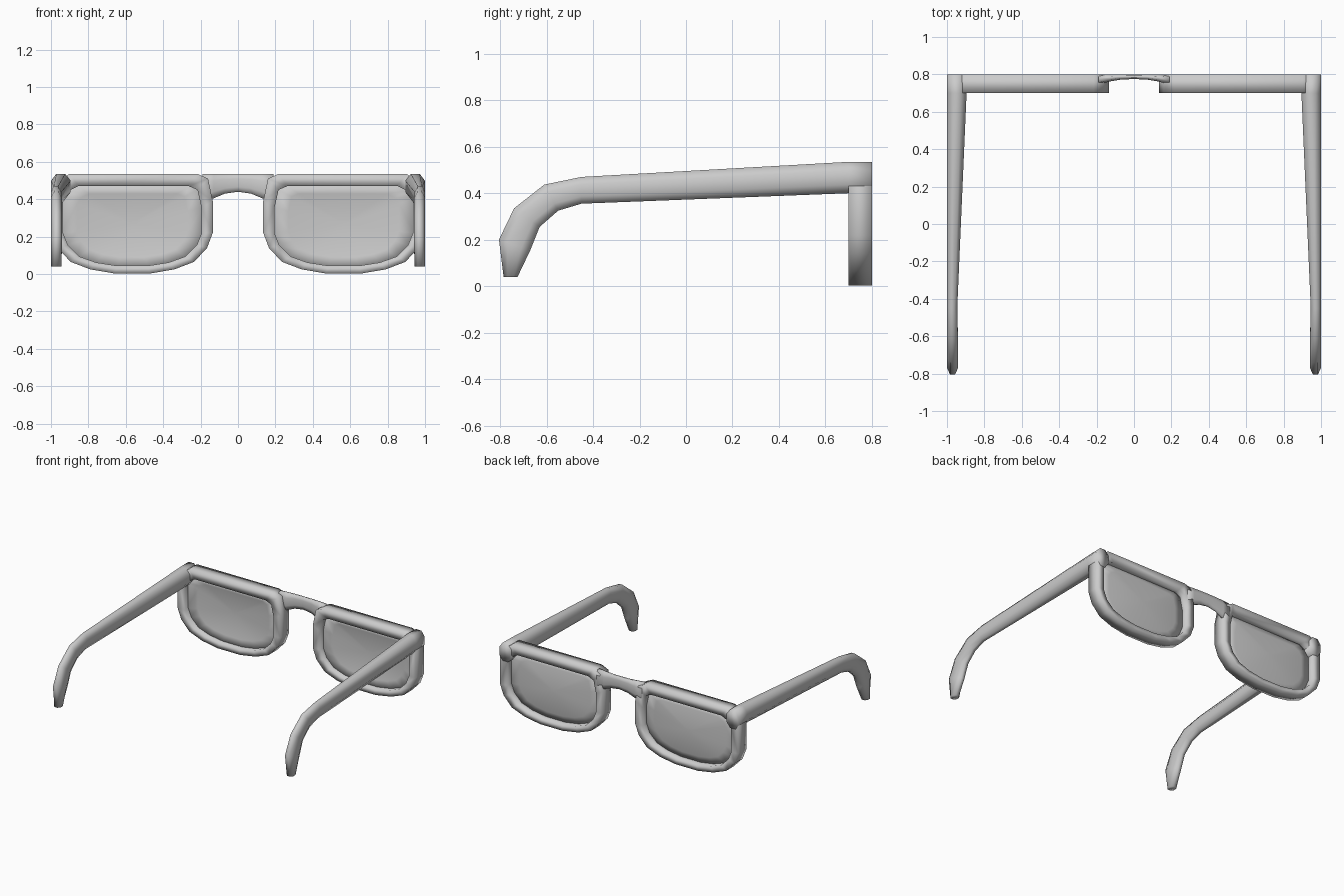
import bpy, bmesh, math

if "Cube" in bpy.data.objects:
    bpy.data.objects.remove(bpy.data.objects["Cube"])

grey = bpy.data.materials.new("light grey")
grey.diffuse_color = (0.6, 0.6, 0.6, 1)
grey.use_nodes = True
grey.node_tree.nodes["Principled BSDF"].inputs["Base Color"].default_value = grey.diffuse_color


def loft(name, rings, closed=False, mirror=True):
    """Skin a list of equal-length rings; cap the ends unless closed."""
    bm = bmesh.new()
    vs = [[bm.verts.new(p) for p in r] for r in rings]
    n, m = len(vs), len(vs[0])
    for i in range(n if closed else n - 1):
        a, b = vs[i], vs[(i + 1) % n]
        for j in range(m):
            k = (j + 1) % m
            bm.faces.new((a[j], a[k], b[k], b[j]))
    if not closed:
        bm.faces.new(vs[0])
        bm.faces.new(vs[-1])
    bmesh.ops.recalc_face_normals(bm, faces=bm.faces)
    for f in bm.faces:
        f.smooth = True
    me = bpy.data.meshes.new(name)
    bm.to_mesh(me)
    bm.free()
    me.materials.append(grey)
    ob = bpy.data.objects.new(name, me)
    bpy.context.collection.objects.link(ob)
    if mirror:
        mod = ob.modifiers.new("mirror", "MIRROR")
        mod.use_mirror_merge = False
    return ob


# chamfered square section in the range -1..1
C = 0.45
OCT = [(-1, -C), (-C, -1), (C, -1), (1, -C), (1, C), (C, 1), (-C, 1), (-1, C)]

# rim outline, x and z
OUTER = [(.135, .39), (.135, .22), (.165, .14), (.235, .065), (.34, .025),
         (.47, .003), (.66, .003), (.79, .025), (.895, .065), (.965, .14),
         (.995, .22), (.995, .45), (.965, .5), (.9, .535), (.215, .535), (.16, .51)]


def opening(x, z):
    return .565 + (x - .565) * .86, .042 + z * .8


INNER = [opening(*p) for p in OUTER]

# rims
rings = []
for (x, z), (u, w) in zip(OUTER, INNER):
    rings.append([(x, .70, z), (x, .80, z), (u, .795, w), (u, .705, w)])
loft("rim", rings, closed=True)

# lenses, thin shells gently domed towards +y
cx, cz = .565, .27
rings = []
for s in (1.03, .8, .55, .3, .08):
    rings.append([(cx + (x - cx) * s, .745 + .025 * (1 - s * s), cz + (z - cz) * s)
                  for x, z in INNER])
lens = loft("lens", rings)
bm = bmesh.new()
bm.from_mesh(lens.data)
big = max(bm.faces, key=lambda f: len(f.verts) * 10 + f.calc_area())
bm.faces.remove(big)  # open the back so the lens is a sheet
bmesh.ops.recalc_face_normals(bm, faces=bm.faces)
bm.to_mesh(lens.data)
bm.free()
sol = lens.modifiers.new("thickness", "SOLIDIFY")
sol.thickness = 0.008
sol.offset = 0

# nose bridge: x, bottom z, front y
half = [(.0, .44, .775), (.07, .43, .772), (.13, .405, .762), (.19, .39, .745)]
stations = [(-x, z, y) for x, z, y in half[:0:-1]] + half
rings = []
for x, zb, yf in stations:
    rings.append([(x, (yf + .80) / 2 + a * (.80 - yf) / 2,
                   (zb + .535) / 2 + b * (.535 - zb) / 2) for a, b in OCT])
loft("nose_bridge", rings, mirror=False)

# temple arms: upper y z, lower y z, inner x
ARM = [(.80, .535, .80, .40, .90), (.70, .535, .70, .40, .895),
       (-.45, .47, -.45, .355, .945), (-.61, .437, -.55, .325, .942),
       (-.74, .335, -.63, .255, .94), (-.805, .20, -.67, .155, .94),
       (-.785, .04, -.725, .04, .945)]
rings = []
for yu, zu, yl, zl, xi in ARM:
    ring = []
    for a, b in OCT:
        t = (b + 1) / 2
        ring.append(((xi + 1) / 2 + a * (1 - xi) / 2, yl + (yu - yl) * t, zl + (zu - zl) * t))
    rings.append(ring)
loft("temple_arm", rings)
